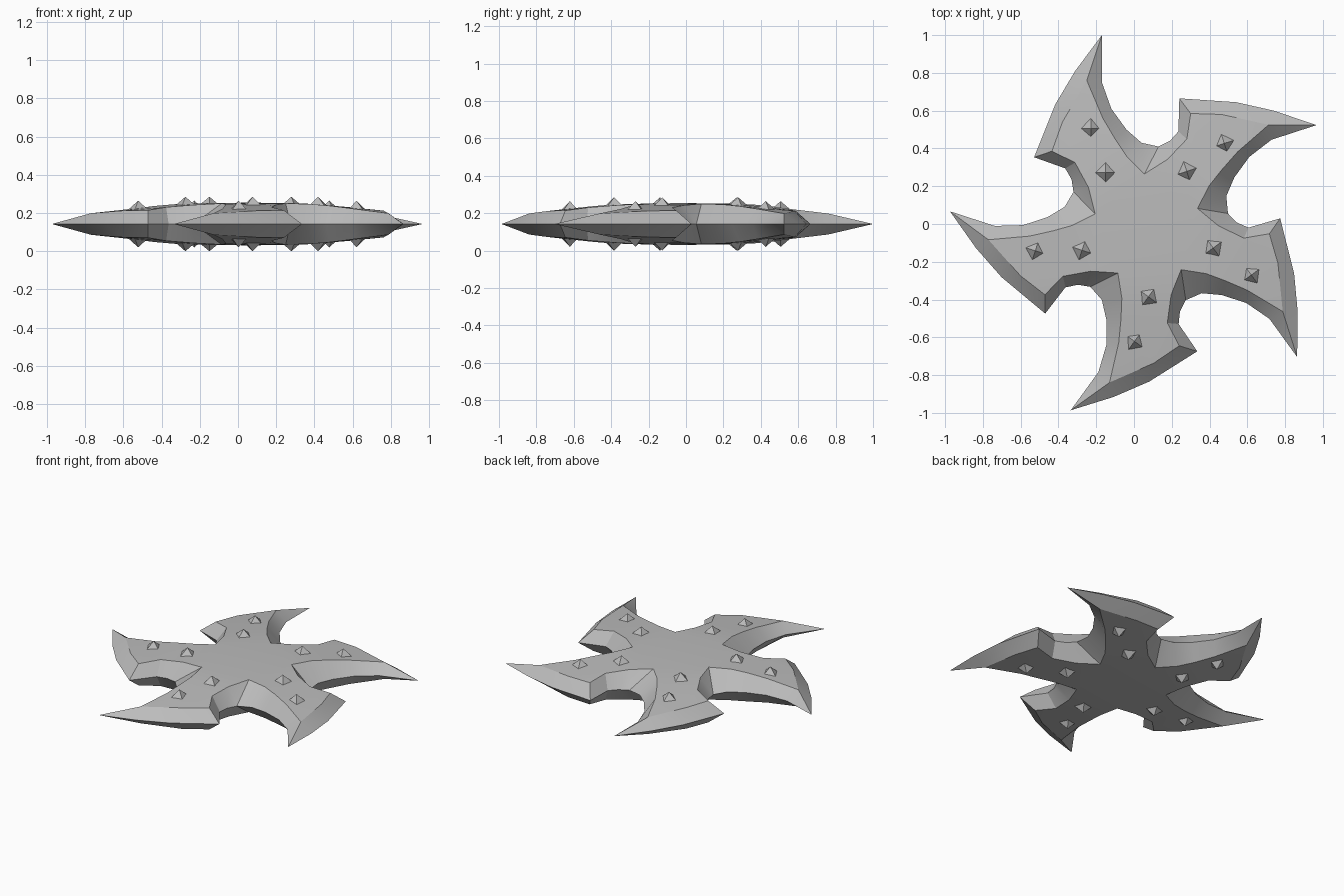
import bpy, bmesh
from math import radians, cos, sin
from mathutils import Matrix, Vector

if "Cube" in bpy.data.objects:
    bpy.data.objects.remove(bpy.data.objects["Cube"], do_unlink=True)

ARMS = 5
MID = 0.1425
HUB = Vector((0.07, -0.02, 0))

steel = bpy.data.materials.new("grey_steel")
steel.use_nodes = True
steel.diffuse_color = (0.5, 0.5, 0.5, 1)
steel.node_tree.nodes["Principled BSDF"].inputs["Base Color"].default_value = (0.5, 0.5, 0.5, 1)


def turn(k):
    return Matrix.Rotation(radians(-72 * k), 3, 'Z')


def finish(bm, name, smooth):
    bmesh.ops.recalc_face_normals(bm, faces=bm.faces)
    mesh = bpy.data.meshes.new(name)
    bm.to_mesh(mesh)
    bm.free()
    mesh.materials.append(steel)
    obj = bpy.data.objects.new(name, mesh)
    bpy.context.collection.objects.link(obj)
    if smooth:
        bpy.ops.object.select_all(action='DESELECT')
        obj.select_set(True)
        bpy.context.view_layer.objects.active = obj
        bpy.ops.object.shade_smooth_by_angle(angle=radians(30))
    return obj


# Cutting edge of one sector: arm tip, inner curve, valley, next barb, outer curve
EDGE = [(-0.17, 1.0), (-0.17, 0.75), (-0.12, 0.61), (-0.04, 0.50), (0.04, 0.43), (0.13, 0.41),
        (0.19, 0.44), (0.235, 0.49), (0.24, 0.665), (0.54, 0.645), (0.74, 0.60)]
# Bevel ridge of the same sector with its height above the middle plane
RIDGE = [(-0.25, 0.76, 0.056), (-0.165, 0.56, 0.08), (-0.10, 0.45, 0.095), (-0.04, 0.36, 0.104),
         (0.055, 0.265, 0.108), (0.177, 0.342, 0.10), (0.28, 0.45, 0.088),
         (0.30, 0.585, 0.072), (0.463, 0.58, 0.07)]

# Throwing star blade
bm = bmesh.new()
edge = [[bm.verts.new(turn(k) @ (Vector((x, y, 0)) - HUB) + HUB + Vector((0, 0, MID)))
         for x, y in EDGE] for k in range(ARMS)]
for side in (1, -1):
    ridge = [[bm.verts.new(turn(k) @ (Vector((x, y, h * side)) - HUB) + HUB + Vector((0, 0, MID)))
              for x, y, h in RIDGE] for k in range(ARMS)]
    hub = bm.verts.new(HUB + Vector((0, 0, MID + 0.112 * side)))
    for k in range(ARMS):
        nxt = ridge[(k + 1) % ARMS]
        # bevels between the cutting edge and the ridge
        outer = edge[k] + [edge[(k + 1) % ARMS][0]]
        inner = [ridge[k][0]] + ridge[k] + [nxt[0], nxt[0]]
        for i in range(len(EDGE)):
            loop = [outer[i], outer[i + 1], inner[i + 1], inner[i]]
            bm.faces.new(list(dict.fromkeys(loop)))
        # flat of the next arm and its wedge of the hub
        r = ridge[k]
        for loop in ((nxt[0], r[8], nxt[1]), (r[8], r[7], r[6]), (r[8], r[6], nxt[2], nxt[1]),
                     (r[6], r[5], nxt[3], nxt[2]), (r[5], r[4], nxt[4], nxt[3]),
                     (r[4], hub, nxt[4])):
            bm.faces.new(loop)
finish(bm, "star_blade", True)

# Pyramid studs, two on each side of every arm: radius, angle, base and tip height
for name, dist, ang, low, high in (("inner_studs", 0.365, 127, 0.085, 0.1425),
                                   ("outer_studs", 0.605, 119.6, 0.062, 0.122)):
    bm = bmesh.new()
    for k in range(ARMS):
        a = radians(ang - 72 * k)
        centre = HUB + Vector((dist * cos(a), dist * sin(a), MID))
        for side in (1, -1):
            tip = bm.verts.new(centre + Vector((0, 0, high * side)))
            base = []
            for j in range(4):
                b = radians(90 * j - 72 * k)
                base.append(bm.verts.new(centre + Vector((0.07 * cos(b), 0.07 * sin(b), low * side))))
            bm.faces.new(base)
            for j in range(4):
                bm.faces.new((base[j], base[(j + 1) % 4], tip))
    finish(bm, name, False)
